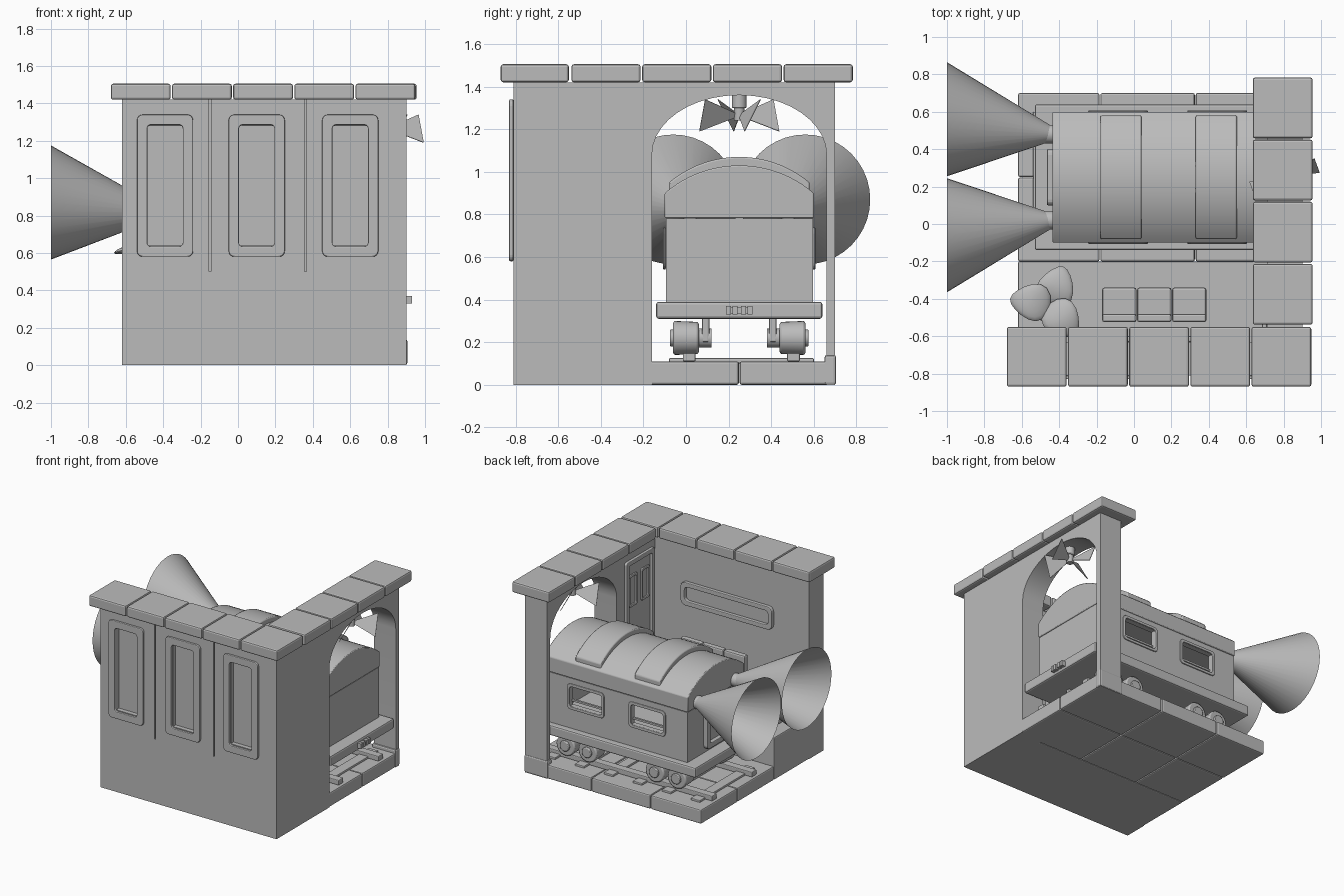
import bpy, bmesh
from math import sin, cos, pi, radians
from mathutils import Vector, Matrix

if "Cube" in bpy.data.objects:
    bpy.data.objects.remove(bpy.data.objects["Cube"])

grey = bpy.data.materials.new("plain_grey")
grey.use_nodes = True
grey.diffuse_color = (0.5, 0.5, 0.5, 1)
grey.node_tree.nodes["Principled BSDF"].inputs["Base Color"].default_value = (0.5, 0.5, 0.5, 1)


def finish(name, bm, bevel=0, smooth=False):
    bmesh.ops.recalc_face_normals(bm, faces=bm.faces)
    mesh = bpy.data.meshes.new(name)
    bm.to_mesh(mesh)
    bm.free()
    ob = bpy.data.objects.new(name, mesh)
    bpy.context.collection.objects.link(ob)
    mesh.materials.append(grey)
    bpy.ops.object.select_all(action='DESELECT')
    ob.select_set(True)
    bpy.context.view_layer.objects.active = ob
    if bevel:
        mod = ob.modifiers.new("soft_edges", 'BEVEL')
        mod.width, mod.segments, mod.limit_method = bevel, 2, 'ANGLE'
    if smooth:
        bpy.ops.object.shade_smooth_by_angle(angle=radians(35))
    return ob


def box(name, x, y, z, bevel=0.0):
    bm = bmesh.new()
    bmesh.ops.create_cube(bm, size=1)
    for v in bm.verts:
        v.co = [a + (b - a) * (c + 0.5) for (a, b), c in zip((x, y, z), v.co)]
    return finish(name, bm, bevel)


def prism(name, points, x0, x1, bevel=0.0, smooth=False):
    """Extrude a (y, z) outline along x."""
    bm = bmesh.new()
    face = bm.faces.new([bm.verts.new((x0, y, z)) for y, z in points])
    new = bmesh.ops.extrude_face_region(bm, geom=[face])["geom"]
    bmesh.ops.translate(bm, vec=(x1 - x0, 0, 0), verts=[g for g in new if isinstance(g, bmesh.types.BMVert)])
    return finish(name, bm, bevel, smooth)


def cone(name, a, b, r0, r1, sides=32, caps=True, bevel=0.0):
    """Round part between two points."""
    a, b = Vector(a), Vector(b)
    bm = bmesh.new()
    turn = Vector((0, 0, 1)).rotation_difference(b - a).to_matrix().to_4x4()
    bmesh.ops.create_cone(bm, cap_ends=caps, segments=sides, radius1=r0, radius2=r1, depth=(b - a).length,
                          matrix=Matrix.Translation((a + b) / 2) @ turn)
    return finish(name, bm, bevel, True)


def rounded(u0, u1, v0, v1, r):
    pts = []
    for k, (cu, cv) in enumerate(((u1 - r, v1 - r), (u0 + r, v1 - r), (u0 + r, v0 + r), (u1 - r, v0 + r))):
        for i in range(5):
            t = (k + i / 4) * pi / 2
            pts.append((cu + r * cos(t), cv + r * sin(t)))
    return pts


def frame(name, u, v, width, place, depth, r=0.03):
    """Rounded rectangular rim; place maps (u, v, height) into the scene."""
    outer = rounded(*u, *v, r)
    inner = rounded(u[0] + width, u[1] - width, v[0] + width, v[1] - width, r * 0.7)
    bm = bmesh.new()
    loops = [[bm.verts.new(place(*p, h)) for p in pts]
             for pts, h in ((outer, 0), (outer, depth), (inner, depth), (inner, 0))]
    n = len(outer)
    for k in range(4):
        a, b = loops[k], loops[(k + 1) % 4]
        for i in range(n):
            bm.faces.new((a[i], a[(i + 1) % n], b[(i + 1) % n], b[i]))
    return finish(name, bm, 0.006)


def cut(ob, cutters):
    for c in cutters:
        mod = ob.modifiers.new("cut", 'BOOLEAN')
        mod.operation, mod.solver, mod.object = 'DIFFERENCE', 'EXACT', c
        bpy.context.view_layer.objects.active = ob
        bpy.ops.object.modifier_apply(modifier=mod.name)
        bpy.data.objects.remove(c)


def arc(y0, y1, z, rise, n=20):
    """Arch points from y0 to y1."""
    mid, half = (y0 + y1) / 2, (y1 - y0) / 2
    return [(mid - half * cos(pi * i / n), z + rise * sin(pi * i / n)) for i in range(n + 1)]


def shallow_arc(y0, y1, z, rise, n=24):
    mid, half = (y0 + y1) / 2, (y1 - y0) / 2
    rad = (half ** 2 + rise ** 2) / (2 * rise)
    return [(mid + half * s, z + rise - rad + (rad ** 2 - (half * s) ** 2) ** 0.5)
            for s in (2 * i / n - 1 for i in range(n + 1))]


# Walls: front wall with recessed windows and grooves, side wall with arch
front = box("front_wall", (-0.62, 0.9), (-0.81, -0.63), (0, 1.42))
cutters = []
for x in (-0.39, 0.10, 0.60):
    cutters.append(box("cutter", (x - 0.095, x + 0.095), (-0.9, -0.775), (0.64, 1.28)))
    frame("window_frame", (x - 0.15, x + 0.15), (0.58, 1.34), 0.055, lambda u, v, h: (u, -0.81 - h, v), 0.02)
for x in (-0.15, 0.36):
    cutters.append(box("cutter", (x - 0.005, x + 0.005), (-0.9, -0.795), (0.5, 1.5)))
cut(front, cutters)
prism("arched_side_wall", [(-0.63, 0), (-0.16, 0)] + arc(-0.16, 0.66, 1.08, 0.28)
      + [(0.66, 0), (0.70, 0), (0.70, 1.42), (-0.63, 1.42)], 0.71, 0.9, smooth=True)

# Coping tiles on both walls
for i in range(5):
    x = -0.68 + i * 0.327
    box("front_coping_tile", (x, x + 0.32), (-0.87, -0.55), (1.42, 1.505), 0.012)
    if i:
        y = -0.87 + i * 0.332
        box("side_coping_tile", (0.635, 0.955), (y, y + 0.325), (1.42, 1.505), 0.012)

# Track bed slabs, rails and sleepers
for x0, x1 in ((-0.62, -0.185), (-0.18, 0.325), (0.33, 0.9)):
    for y0, y1 in ((-0.2, 0.248), (0.252, 0.7)):
        box("track_slab", (x0, x1), (y0, y1), (0, 0.11), 0.01)
for y in (0.015, 0.505):
    box("rail", (-0.6, 0.88), (y - 0.03, y + 0.03), (0.11, 0.15), 0.006)
for i in range(6):
    x = -0.5 + i * 0.25
    box("sleeper", (x - 0.04, x + 0.04), (-0.08, 0.6), (0.1, 0.125), 0.005)
box("pillar_foot", (0.7, 0.905), (0.65, 0.705), (0, 0.14), 0.012)

# Platform, sign and door
box("platform", (-0.62, 0.72), (-0.64, -0.2), (0, 0.33), 0.008)
frame("sign_frame", (-0.32, 0.47), (0.93, 1.11), 0.035, lambda u, v, h: (u, -0.63 + h, v), 0.03, 0.04)
frame("door_frame", (-0.6, -0.25), (0.33, 1.32), 0.035, lambda u, v, h: (0.71 - h, u, v), 0.025, 0.02)
for y in (-0.5, -0.35):
    frame("door_window", (y - 0.05, y + 0.05), (0.95, 1.2), 0.018, lambda u, v, h: (0.71 - h, u, v), 0.015, 0.015)

# Bench of three seats
for i in range(3):
    x = -0.17 + i * 0.187
    box("bench_seat", (x, x + 0.183), (-0.52, -0.34), (0.5, 0.56), 0.012)
    box("bench_back", (x, x + 0.183), (-0.525, -0.48), (0.56, 0.74), 0.012)
for x in (-0.1, 0.32):
    box("bench_leg", (x - 0.02, x + 0.02), (-0.5, -0.36), (0.33, 0.5))

# Potted plant
cone("plant_pot", (-0.45, -0.43, 0.33), (-0.45, -0.43, 0.5), 0.07, 0.1, 24, bevel=0.008)
for angle, height in ((172, 0.62), (-50, 0.62), (70, 0.58)):
    bm = bmesh.new()
    bmesh.ops.create_uvsphere(bm, u_segments=16, v_segments=10, radius=1)
    for v in bm.verts:
        t = v.co.x
        v.co = (0.105 + 0.11 * t, v.co.y * 0.095 * (1 - 0.35 * t), v.co.z * 0.022 - 0.02 * t * t)
    bm.transform(Matrix.Translation((-0.45, -0.43, height)) @ Matrix.Rotation(radians(angle), 4, 'Z'))
    finish("plant_leaf", bm, smooth=True)
    tip = Vector((cos(radians(angle)), sin(radians(angle)), 0)) * 0.04
    cone("plant_stem", (-0.45, -0.43, 0.48), Vector((-0.45, -0.43, height - 0.01)) + tip, 0.012, 0.01, 8)

# Carriage: floor, hollow body with window holes, arched roof and roof bands
box("carriage_floor", (-0.53, 0.9), (-0.14, 0.64), (0.31, 0.39), 0.012)
body = box("carriage_body", (-0.43, 0.8), (-0.095, 0.595), (0.385, 0.78))
cutters = [box("cutter", (-0.39, 0.76), (-0.055, 0.555), (0.43, 0.77))]
for x in (-0.085, 0.445):
    cutters.append(box("cutter", (x - 0.14, x + 0.14), (-0.3, 0.8), (0.56, 0.72)))
    for y, side in ((-0.095, -1), (0.595, 1)):
        frame("carriage_window_frame", (x - 0.16, x + 0.16), (0.54, 0.74), 0.022,
              lambda u, v, h: (u, y + side * h, v), 0.012)
        box("window_bar", (x - 0.14, x + 0.14), (y - side * 0.03 - 0.008, y - side * 0.03 + 0.008), (0.59, 0.605))
cut(body, cutters)
prism("carriage_roof", [(-0.1, 0.783)] + shallow_arc(-0.1, 0.6, 0.9, 0.13) + [(0.6, 0.783)],
      -0.435, 0.805, 0.006, True)
for x in (-0.18, 0.33):
    prism("roof_band", [(-0.08, 0.88)] + shallow_arc(-0.08, 0.58, 0.95, 0.12) + [(0.58, 0.88)],
          x, x + 0.22, 0.008, True)
frame("end_door_frame", (0.1, 0.4), (0.42, 0.76), 0.04, lambda u, v, h: (-0.43 - h, u, v), 0.035)

# Headlamps with open light cones
for side in (-1, 1):
    y = 0.25 + side * 0.23
    cone("headlamp", (-0.42, y, 0.82), (-0.485, y, 0.82), 0.05, 0.05, 24, bevel=0.006)
    bm = bmesh.new()
    rings = [[bm.verts.new((x, 0.25 + side * off + r * cos(2 * pi * i / 40), z + r * sin(2 * pi * i / 40)))
              for i in range(40)] for x, off, z, r in ((-0.45, 0.235, 0.82, 0.045), (-1, 0.31, 0.87, 0.305))]
    for i in range(40):
        j = (i + 1) % 40
        bm.faces.new((rings[0][i], rings[0][j], rings[1][j], rings[1][i]))
    finish("light_cone", bm, smooth=True)

# Wheels, axle boxes and bogie beams
for side in (-1, 1):
    y = lambda d: 0.25 + side * d
    for x in (-0.31, -0.12, 0.46, 0.65):
        cone("wheel", (x, y(0.19), 0.22), (x, y(0.31), 0.22), 0.075, 0.08, 28, bevel=0.01)
        cone("wheel_hub", (x, y(0.3), 0.22), (x, y(0.325), 0.22), 0.04, 0.04, 20, bevel=0.005)
        cone("axle_boss", (x, y(0.13), 0.22), (x, y(0.2), 0.22), 0.045, 0.045, 20)
    for x in (-0.215, 0.555):
        box("bogie_beam", (x - 0.14, x + 0.14), sorted((y(0.14), y(0.175))), (0.2, 0.32), 0.008)

# Coupling
box("coupling_bar", (0.89, 0.91), (0.2, 0.3), (0.335, 0.365))
for y in (0.2, 0.23, 0.27, 0.3):
    box("coupling_lug", (0.89, 0.93), (y - 0.012, y + 0.012), (0.33, 0.37))

# Ceiling fan under the arch
hub = Vector((0.805, 0.25, 0))
cone("fan_stem", hub + Vector((0, 0, 1.3)), hub + Vector((0, 0, 1.37)), 0.035, 0.035, 16, bevel=0.005)
cone("fan_hub", hub + Vector((0, 0, 1.24)), hub + Vector((0, 0, 1.31)), 0.025, 0.025, 12)
for k in range(4):
    bm = bmesh.new()
    for h in (-0.002, 0.002):
        bm.faces.new([bm.verts.new((u, v, h)) for u, v in
                      ((0.02, -0.012), (0.185, -0.085), (0.185, 0.085), (0.02, 0.012))])
    bmesh.ops.bridge_loops(bm, edges=bm.edges[:])
    bm.transform(Matrix.Translation(hub + Vector((0, 0, 1.265))) @ Matrix.Rotation(radians(20 + 90 * k), 4, 'Z')
                 @ Matrix.Rotation(radians(62), 4, 'X'))
    finish("fan_blade", bm)
